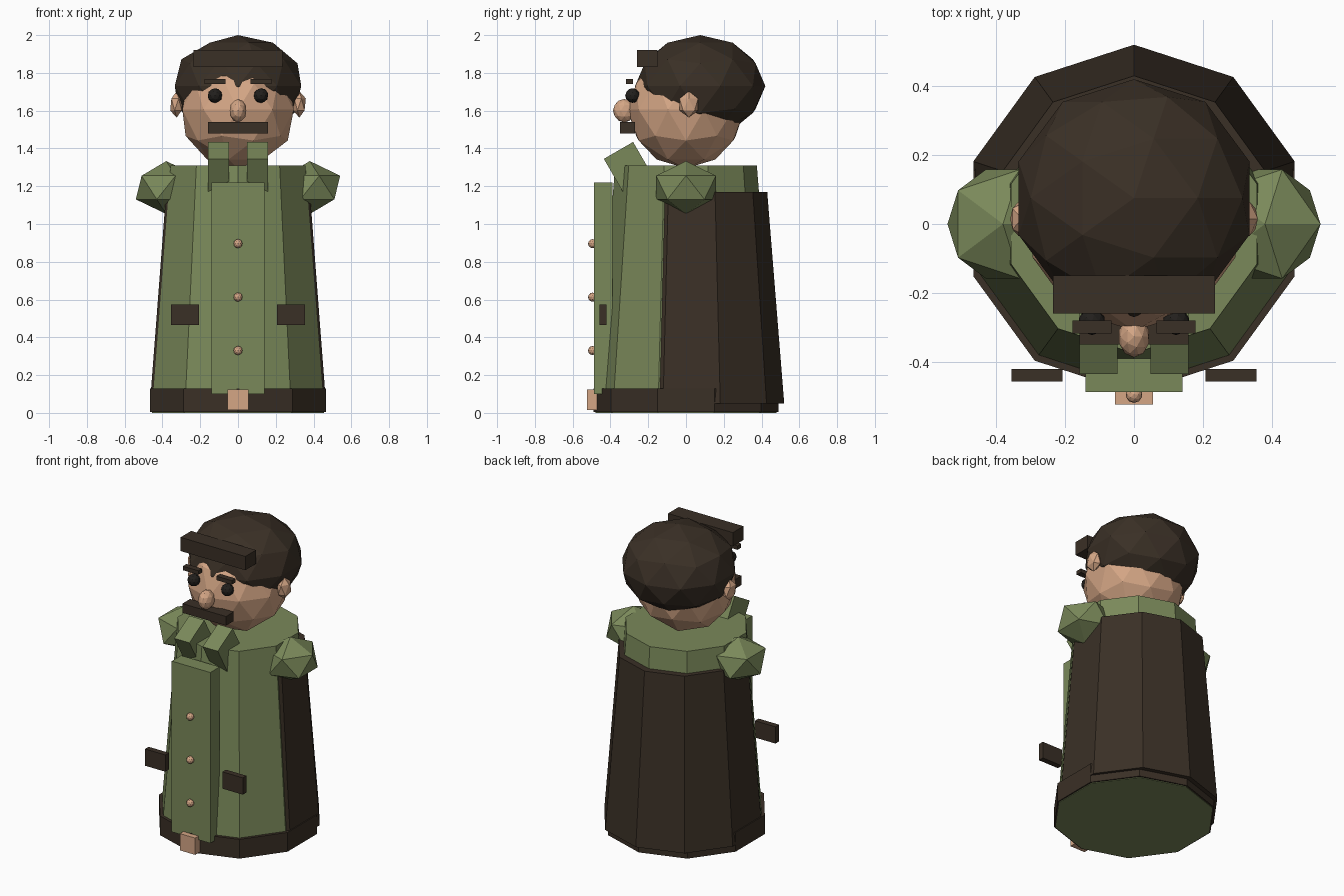
import bpy
import math

cube = bpy.data.objects.get("Cube")
if cube:
    bpy.data.objects.remove(cube, do_unlink=True)


def material(name, rgb):
    mat = bpy.data.materials.new(name)
    mat.use_nodes = True
    mat.diffuse_color = (*rgb, 1)
    mat.node_tree.nodes["Principled BSDF"].inputs["Base Color"].default_value = (*rgb, 1)
    return mat


GREEN = material("olive_green", (0.195, 0.25, 0.102))
BROWN = material("dark_brown", (0.042, 0.029, 0.019))
SKIN = material("warm_skin", (0.66, 0.38, 0.235))
BLACK = material("eye_black", (0.016, 0.014, 0.012))


def finish(name, mat):
    obj = bpy.context.object
    obj.name = name
    obj.data.materials.append(mat)
    return obj


def box(name, mat, x, y, z, tilt=0):
    """Box from (low, high) ranges on each axis, tilted about x."""
    spans = (x, y, z)
    centre = [(a + b) / 2 for a, b in spans]
    bpy.ops.mesh.primitive_cube_add(size=1, location=centre, rotation=(tilt, 0, 0))
    bpy.context.object.scale = [b - a for a, b in spans]
    return finish(name, mat)


def ball(name, mat, centre, radii, detail=2):
    """Faceted ellipsoid."""
    bpy.ops.mesh.primitive_ico_sphere_add(subdivisions=detail, radius=1, location=centre)
    bpy.context.object.scale = radii
    return finish(name, mat)


def tub(name, mat, low, high, r_low, r_high, y=0):
    """Ten-sided tapered column."""
    bpy.ops.mesh.primitive_cone_add(vertices=10, radius1=r_low, radius2=r_high,
                                    depth=high - low, location=(0, y, (low + high) / 2))
    return finish(name, mat)


# Coat, hem band and cloak
tub("coat", GREEN, 0, 1.31, 0.48, 0.375)
tub("hem_band", BROWN, 0.004, 0.13, 0.49, 0.49)
tub("cloak", BROWN, 0.05, 1.17, 0.49, 0.40, 0.03)

# Coat front with buttons and buckle
box("front_panel", GREEN, (-0.14, 0.14), (-0.487, -0.39), (0.10, 1.22))
for i in range(3):
    ball(f"button_{i + 1}", SKIN, (0, -0.495, 0.33 + i * 0.283), (0.024,) * 3)
box("buckle", SKIN, (-0.055, 0.055), (-0.523, -0.47), (0.015, 0.125))

# Head, hair and face centre
ball("head", SKIN, (0, 0, 1.605), (0.31, 0.31, 0.31))
ball("hair", BROWN, (0, 0.075, 1.73), (0.352, 0.345, 0.27))
box("fringe", BROWN, (-0.235, 0.235), (-0.26, -0.15), (1.83, 1.92))
ball("nose", SKIN, (0, -0.327, 1.6), (0.046, 0.06, 0.062))
box("moustache", BROWN, (-0.158, 0.158), (-0.35, -0.27), (1.48, 1.54))

# Paired parts
for side, s in (("left", 1), ("right", -1)):
    def span(a, b):
        return tuple(sorted((s * a, s * b)))

    ball(f"{side}_eye", BLACK, (s * 0.122, -0.283, 1.68), (0.039,) * 3)
    box(f"{side}_eyebrow", BROWN, span(0.065, 0.178), (-0.318, -0.28), (1.742, 1.768))
    ball(f"{side}_ear", SKIN, (s * 0.325, 0.015, 1.633), (0.038, 0.058, 0.07), 1)
    ball(f"{side}_shoulder_pad", GREEN, (s * 0.38, 0, 1.193), (0.18, 0.186, 0.14), 1)
    box(f"{side}_lapel", GREEN, span(0.048, 0.158), (-0.397, -0.218),
        (1.203, 1.403), math.radians(30))
    box(f"{side}_pocket", BROWN, span(0.207, 0.355), (-0.457, -0.42), (0.465, 0.575))
